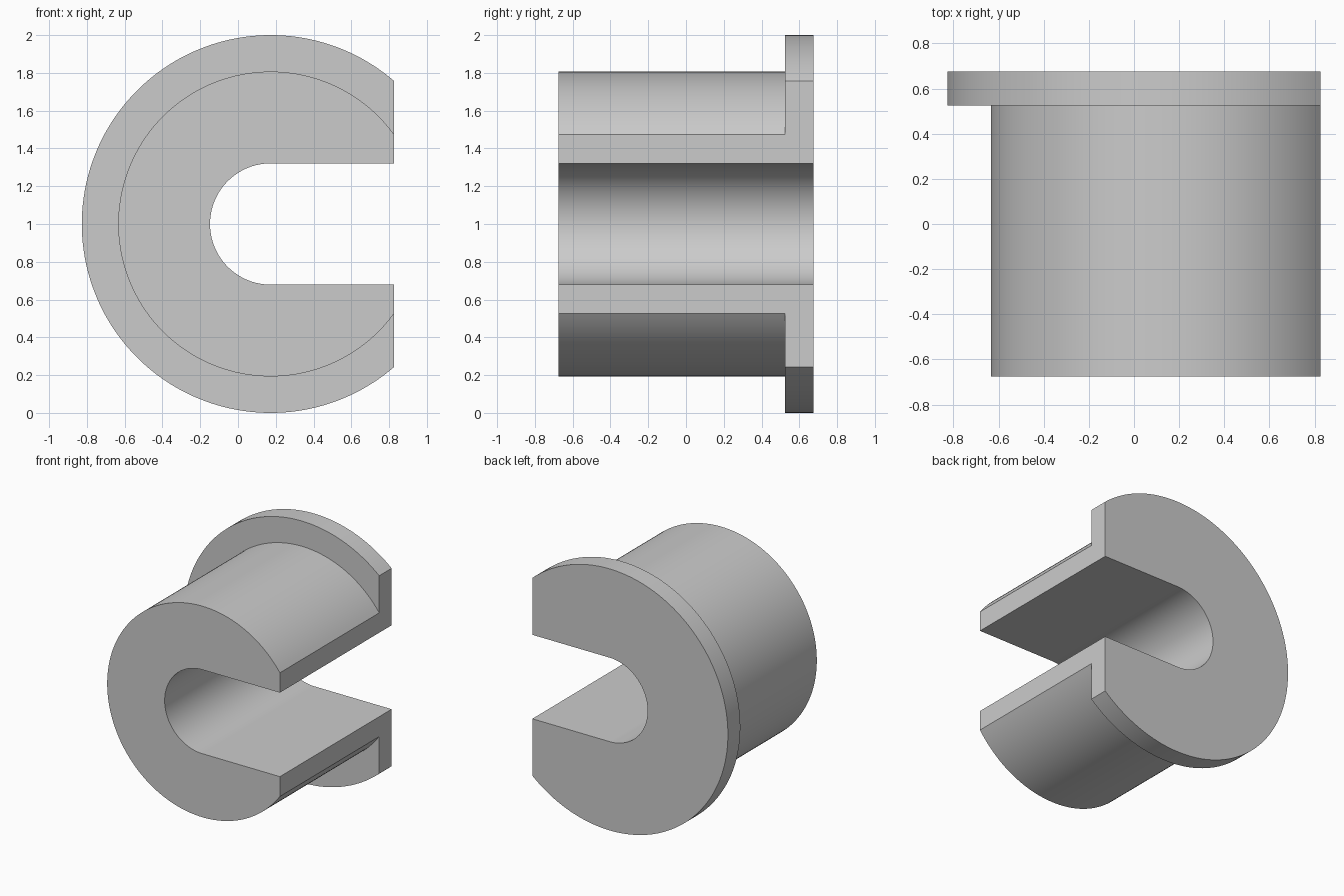
import bpy
import bmesh
from math import acos, cos, sin, pi, radians

if "Cube" in bpy.data.objects:
    bpy.data.objects.remove(bpy.data.objects["Cube"], do_unlink=True)

# Main dimensions
AXIS_X, AXIS_Z = 0.173, 1.0
CUT_X = 0.827
FLANGE_R, BARREL_R, SLOT_R = 1.0, 0.807, 0.321
FRONT, STEP, BACK = -0.675, 0.525, 0.675
STATIONS = 129


def arc_point(radius, start, t):
    """Point on an arc running around the closed side, from start to its mirror."""
    angle = start + (2 * pi - 2 * start) * t
    return AXIS_X + radius * cos(angle), AXIS_Z + radius * sin(angle)


def cut_angle(radius):
    return acos((CUT_X - AXIS_X) / radius)


def section(slot, barrel, flange):
    """Stepped wall section from the slot out to the flange rim."""
    outline = [(slot, FRONT), (barrel, FRONT), (barrel, STEP),
               (flange, STEP), (flange, BACK), (slot, BACK)]
    return [(p[0], y, p[1]) for p, y in outline]


# Sections swept around the axis, with straight slot walls at both ends
sections = []
for i in range(STATIONS):
    t = i / (STATIONS - 1)
    if i in (0, STATIONS - 1):
        slot = (CUT_X, AXIS_Z + (SLOT_R if i == 0 else -SLOT_R))
    else:
        slot = arc_point(SLOT_R, pi / 2, (i - 1) / (STATIONS - 3))
    sections.append(section(slot,
                            arc_point(BARREL_R, cut_angle(BARREL_R), t),
                            arc_point(FLANGE_R, cut_angle(FLANGE_R), t)))

bm = bmesh.new()
rings = [[bm.verts.new(co) for co in ring] for ring in sections]
for a, b in zip(rings, rings[1:]):
    for j in range(len(a)):
        k = (j + 1) % len(a)
        bm.faces.new((a[j], a[k], b[k], b[j]))
# Flat cut ends
bm.faces.new(rings[0])
bm.faces.new(rings[-1])
bmesh.ops.recalc_face_normals(bm, faces=bm.faces)
# Merge each flat side into one clean face
bmesh.ops.dissolve_limit(bm, angle_limit=radians(0.1),
                         verts=bm.verts, edges=bm.edges)

mesh = bpy.data.meshes.new("slotted_flanged_bushing")
bm.to_mesh(mesh)
bm.free()
bushing = bpy.data.objects.new("slotted_flanged_bushing", mesh)
bpy.context.collection.objects.link(bushing)

# Plain grey
grey = bpy.data.materials.new("grey")
grey.use_nodes = True
colour = (0.6, 0.6, 0.6, 1.0)
grey.diffuse_color = colour
grey.node_tree.nodes["Principled BSDF"].inputs["Base Color"].default_value = colour
mesh.materials.append(grey)

# Smooth curved walls, crisp edges
bpy.ops.object.select_all(action="DESELECT")
bushing.select_set(True)
bpy.context.view_layer.objects.active = bushing
bpy.ops.object.shade_smooth_by_angle(angle=radians(30))
